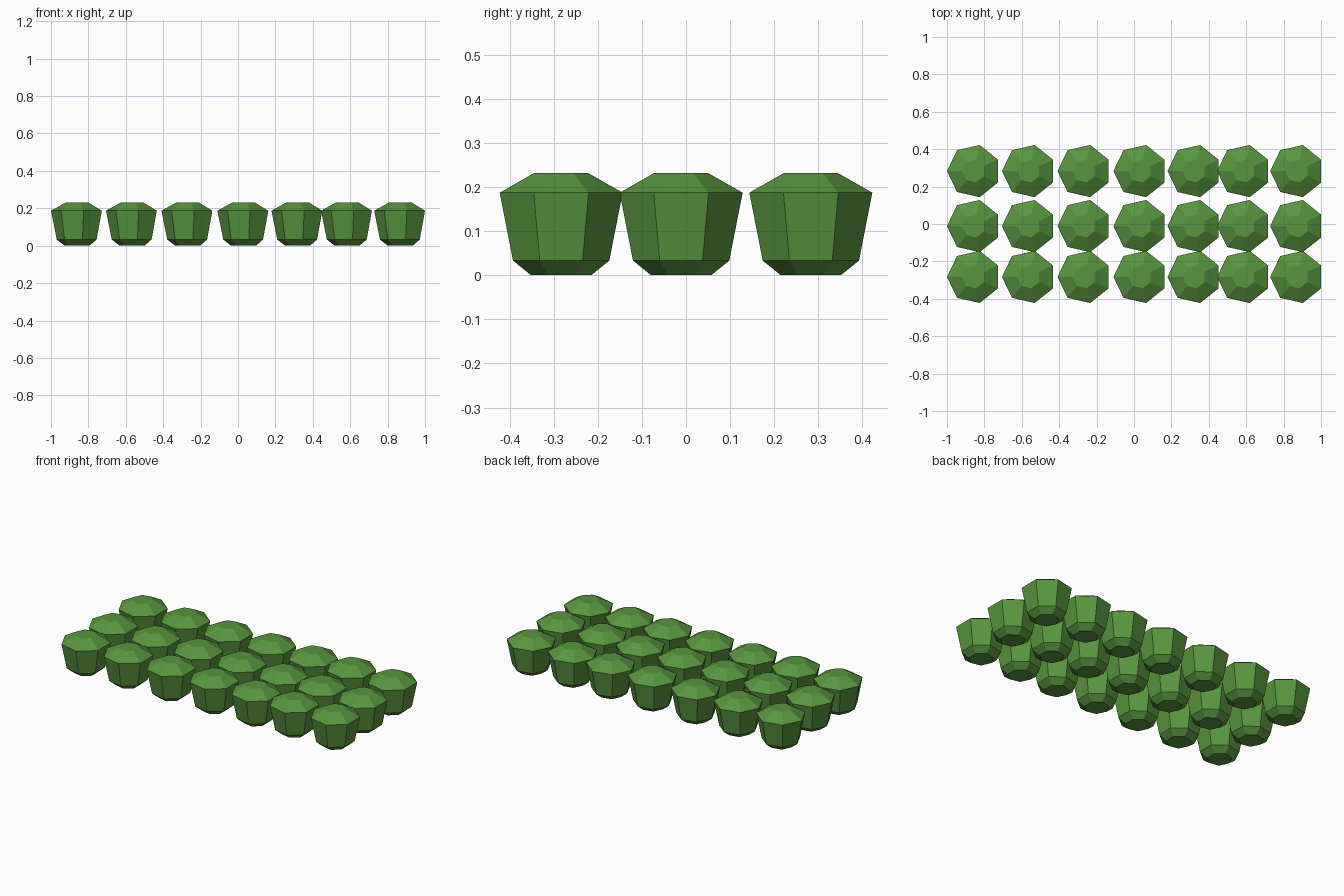
import bpy, bmesh
from math import pi, cos, sin

if "Cube" in bpy.data.objects:
    bpy.data.objects.remove(bpy.data.objects["Cube"])

SIDES = 7
PROFILE = [(0.070, 0.0), (0.112, 0.033), (0.143, 0.187), (0.062, 0.232)]  # radius, height
COLUMNS = [-0.857, -0.563, -0.266, 0.033, 0.322, 0.587, 0.871]
ROWS = [-0.283, -0.011, 0.283]

leaf = bpy.data.materials.new("leaf_green")
leaf.diffuse_color = (0.10, 0.30, 0.05, 1)
leaf.use_nodes = True
leaf.node_tree.nodes["Principled BSDF"].inputs["Base Color"].default_value = leaf.diffuse_color

# One low-poly bush: stacked heptagon rings with flat caps
bm = bmesh.new()
rings = [[bm.verts.new((r * cos(pi + 2 * pi * i / SIDES),
                        r * sin(pi + 2 * pi * i / SIDES), z))
          for i in range(SIDES)] for r, z in PROFILE]
for low, high in zip(rings, rings[1:]):
    for i in range(SIDES):
        j = (i + 1) % SIDES
        bm.faces.new((low[i], low[j], high[j], high[i]))
bm.faces.new(rings[0][::-1])
bm.faces.new(rings[-1])
mesh = bpy.data.meshes.new("bush")
bm.to_mesh(mesh)
bm.free()
mesh.materials.append(leaf)

# Planted rows sharing the same mesh
for r, y in enumerate(ROWS, 1):
    for c, x in enumerate(COLUMNS, 1):
        bush = bpy.data.objects.new(f"bush_row{r}_{c}", mesh)
        bush.location = (x, y, 0)
        bpy.context.collection.objects.link(bush)
